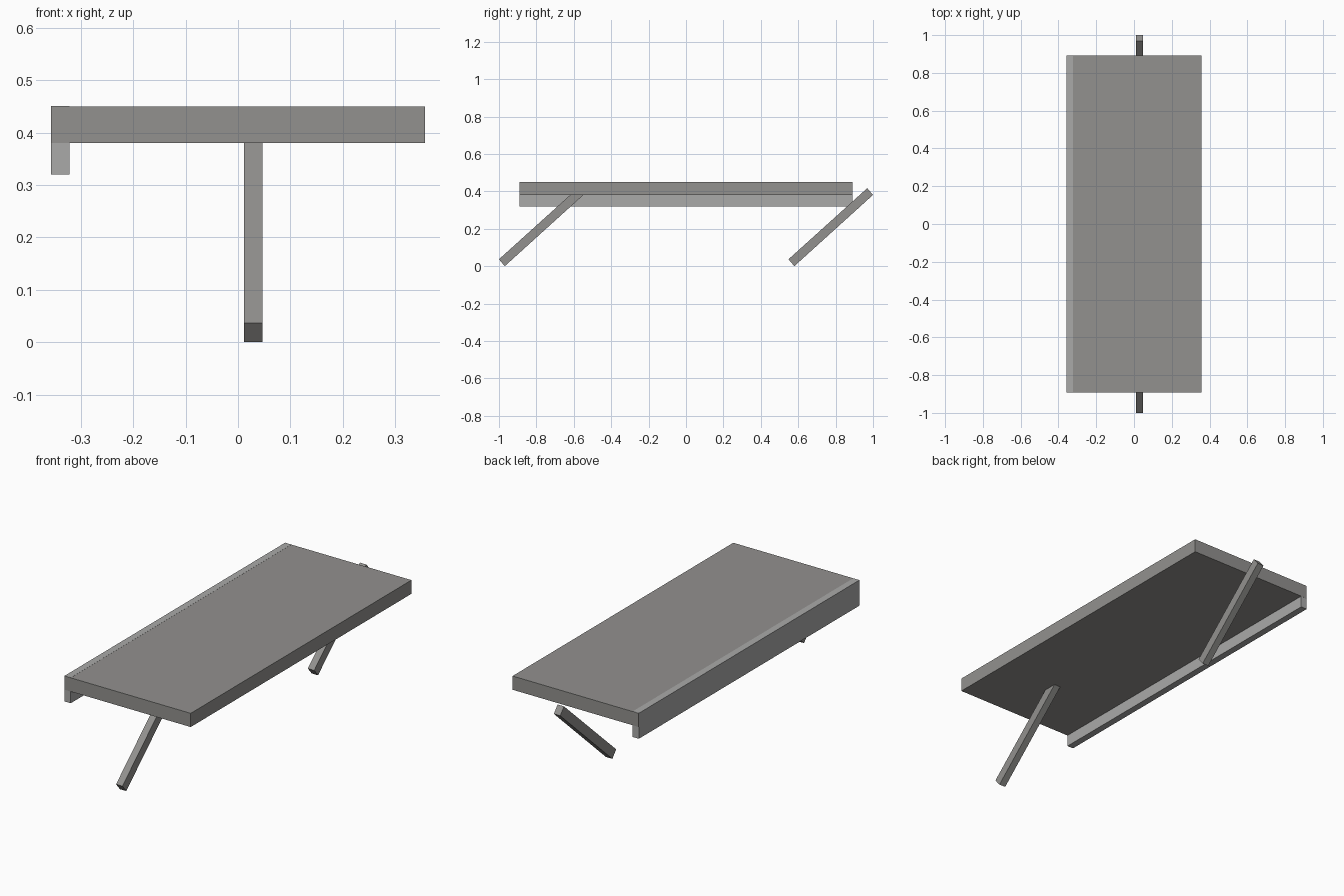
import bpy
import bmesh

if "Cube" in bpy.data.objects:
    bpy.data.objects.remove(bpy.data.objects["Cube"])


def material(name, colour):
    mat = bpy.data.materials.new(name)
    mat.diffuse_color = (*colour, 1.0)
    mat.use_nodes = True
    mat.node_tree.nodes["Principled BSDF"].inputs["Base Color"].default_value = mat.diffuse_color
    return mat


def prism(name, profile, axis, lo, hi, mat):
    """Extrude a closed 2D profile along 'x' (profile is y,z) or 'y' (profile is x,z)."""
    bm = bmesh.new()
    rings = [[bm.verts.new((d, a, z) if axis == 'x' else (a, d, z)) for a, z in profile]
             for d in (lo, hi)]
    n = len(profile)
    for ring in rings:
        bm.faces.new(ring)
    for i in range(n):
        j = (i + 1) % n
        bm.faces.new((rings[0][i], rings[0][j], rings[1][j], rings[1][i]))
    bmesh.ops.recalc_face_normals(bm, faces=bm.faces[:])
    mesh = bpy.data.meshes.new(name)
    bm.to_mesh(mesh)
    bm.free()
    mesh.materials.append(mat)
    ob = bpy.data.objects.new(name, mesh)
    bpy.context.collection.objects.link(ob)
    return ob


def rect(x0, x1, z0, z1):
    return [(x0, z0), (x1, z0), (x1, z1), (x0, z1)]


dark = material("dark_grey", (0.288, 0.282, 0.272))
light = material("light_grey", (0.40, 0.40, 0.395))

# Flat slab top
prism("slab_top", rect(-0.3565, 0.3565, 0.38, 0.45), 'y', -0.891, 0.891, dark)

# Lighter rail along the left edge, showing as a strip on top and a lip below
prism("edge_rail", rect(-0.357, -0.322, 0.32, 0.4505), 'y', -0.8905, 0.8905, light)

# Two parallel slanted legs
leg_profile = [(0.0, 0.037), (0.031, 0.0), (0.452, 0.381), (0.421, 0.417)]
for name, offset in (("front_leg", -1.0), ("back_leg", 0.548)):
    prism(name, [(y + offset, z) for y, z in leg_profile], 'x', 0.011, 0.047, dark)
